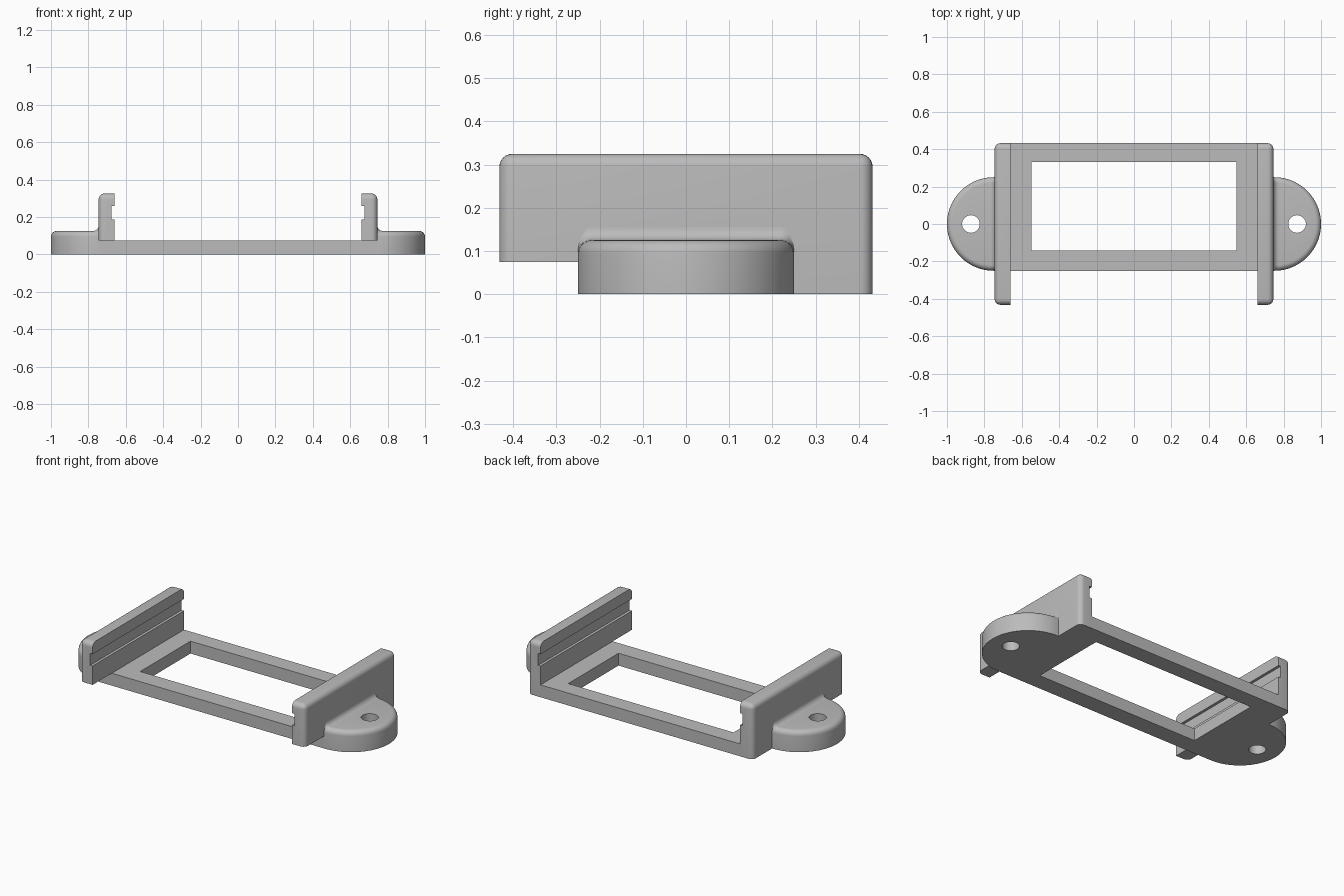
import bpy, bmesh
from math import pi, sin, cos, radians
from mathutils import Matrix, Vector

cube = bpy.data.objects.get("Cube")
if cube:
    bpy.data.objects.remove(cube, do_unlink=True)

grey = bpy.data.materials.new("light grey plastic")
grey.use_nodes = True
COLOUR = (0.5, 0.5, 0.5, 1)
grey.diffuse_color = COLOUR
grey.node_tree.nodes["Principled BSDF"].inputs["Base Color"].default_value = COLOUR

INNER, OUTER = 0.66, 0.745       # side wall faces
FRONT, BACK = -0.25, 0.432       # frame depth
BASE, TOP = 0.074, 0.325         # frame and wall heights
EAR_R, EAR_H, ROUND = 0.25, 0.125, 0.03


def make(name, bm):
    bmesh.ops.recalc_face_normals(bm, faces=bm.faces)
    mesh = bpy.data.meshes.new(name)
    bm.to_mesh(mesh)
    bm.free()
    obj = bpy.data.objects.new(name, mesh)
    bpy.context.collection.objects.link(obj)
    mesh.materials.append(grey)
    return obj


def prism(points, direction):
    """Extrude a closed outline along a direction."""
    bm = bmesh.new()
    face = bm.faces.new([bm.verts.new(p) for p in points])
    ext = bmesh.ops.extrude_face_region(bm, geom=[face])
    moved = [g for g in ext["geom"] if isinstance(g, bmesh.types.BMVert)]
    bmesh.ops.translate(bm, verts=moved, vec=direction)
    bmesh.ops.recalc_face_normals(bm, faces=bm.faces)
    return bm


def box(x0, x1, y0, y1, z0, z1):
    return prism([(x0, y0, z0), (x1, y0, z0), (x1, y1, z0), (x0, y1, z0)], (0, 0, z1 - z0))


def apply(obj, kind, **settings):
    mod = obj.modifiers.new(kind.lower(), kind)
    for key, value in settings.items():
        setattr(mod, key, value)
    bpy.context.view_layer.objects.active = obj
    bpy.ops.object.modifier_apply(modifier=mod.name)


def cut(obj, bm):
    cutter = make("cutter", bm)
    cutter.hide_render = True
    apply(obj, "BOOLEAN", operation="DIFFERENCE", solver="EXACT", object=cutter)
    bpy.data.objects.remove(cutter, do_unlink=True)


def finish(obj, mirrored=True):
    if mirrored:
        apply(obj, "MIRROR", use_mirror_merge=False)
    bpy.ops.object.select_all(action="DESELECT")
    obj.select_set(True)
    bpy.context.view_layer.objects.active = obj
    bpy.ops.object.shade_smooth_by_angle(angle=radians(35))


# Flat base frame with its window
frame = make("base_frame", box(-INNER, INNER, FRONT, BACK, 0, BASE))
cut(frame, box(-0.547, 0.547, -0.143, 0.332, -0.1, 0.2))
finish(frame, mirrored=False)

# Side walls: stepped outline, rounded outside, grooved inside
outline = [(-BACK, BASE), (FRONT, BASE), (FRONT, 0), (BACK, 0), (BACK, TOP), (-BACK, TOP)]
bm = prism([(INNER, y, z) for y, z in outline], (OUTER - INNER, 0, 0))


def is_rounded(edge):
    a, b = (v.co for v in edge.verts)
    mid = (a + b) / 2
    on_outside = mid.x > OUTER - 0.001
    at_end = abs(mid.y) > BACK - 0.001
    at_top = mid.z > TOP - 0.001
    along_x = abs(a.x - b.x) > 0.01
    along_z = abs(a.z - b.z) > 0.01
    return (at_top and (along_x or on_outside)) or (on_outside and at_end and along_z)


bmesh.ops.bevel(bm, geom=[e for e in bm.edges if is_rounded(e)], offset=ROUND,
                offset_type="OFFSET", segments=6, profile=0.5, affect="EDGES")
walls = make("side_walls", bm)
cut(walls, box(INNER - 0.1, INNER + 0.016, -1, 1, 0.187, 0.258))
finish(walls)

# Half-round mounting ears with screw holes
arc = [(0.75 + EAR_R * cos(t), EAR_R * sin(t), 0)
       for t in (-pi / 2 + pi * i / 48 for i in range(49))]
bm = prism([(OUTER, -EAR_R, 0)] + arc + [(OUTER, EAR_R, 0)], (0, 0, EAR_H))
rim = [e for e in bm.edges
       if all(v.co.z > EAR_H - 0.001 for v in e.verts)
       and any(v.co.x > OUTER + 0.001 for v in e.verts)]
bmesh.ops.bevel(bm, geom=rim, offset=ROUND, offset_type="OFFSET",
                segments=6, profile=0.5, affect="EDGES")
ears = make("mounting_ears", bm)
hole = bmesh.new()
bmesh.ops.create_cone(hole, cap_ends=True, segments=32, radius1=0.047, radius2=0.047,
                      depth=0.5, matrix=Matrix.Translation((0.872, 0, 0)))
cut(ears, hole)
finish(ears)

# Concave fillets joining the ears to the walls, fading out over the rounded rim
bm = bmesh.new()
STEPS = 8
angles = [pi / 2 * i / STEPS for i in range(STEPS + 1)]
path = [(-1, t) for t in angles] + [(1, t) for t in reversed(angles)]
rows = []
for side, t in path:
    y = side * (EAR_R - ROUND + ROUND * cos(t))
    z = EAR_H - ROUND + ROUND * sin(t)
    size = ROUND * max(sin(t), 0.02)
    rows.append([bm.verts.new((OUTER + size * (1 - cos(a)), y, z + size * (1 - sin(a))))
                 for a in angles])
for r, s in zip(rows, rows[1:]):
    for i in range(STEPS):
        bm.faces.new((r[i], r[i + 1], s[i + 1], s[i]))
fillets = make("ear_fillets", bm)
if sum((p.normal.z for p in fillets.data.polygons)) < 0:
    fillets.data.flip_normals()
finish(fillets)
